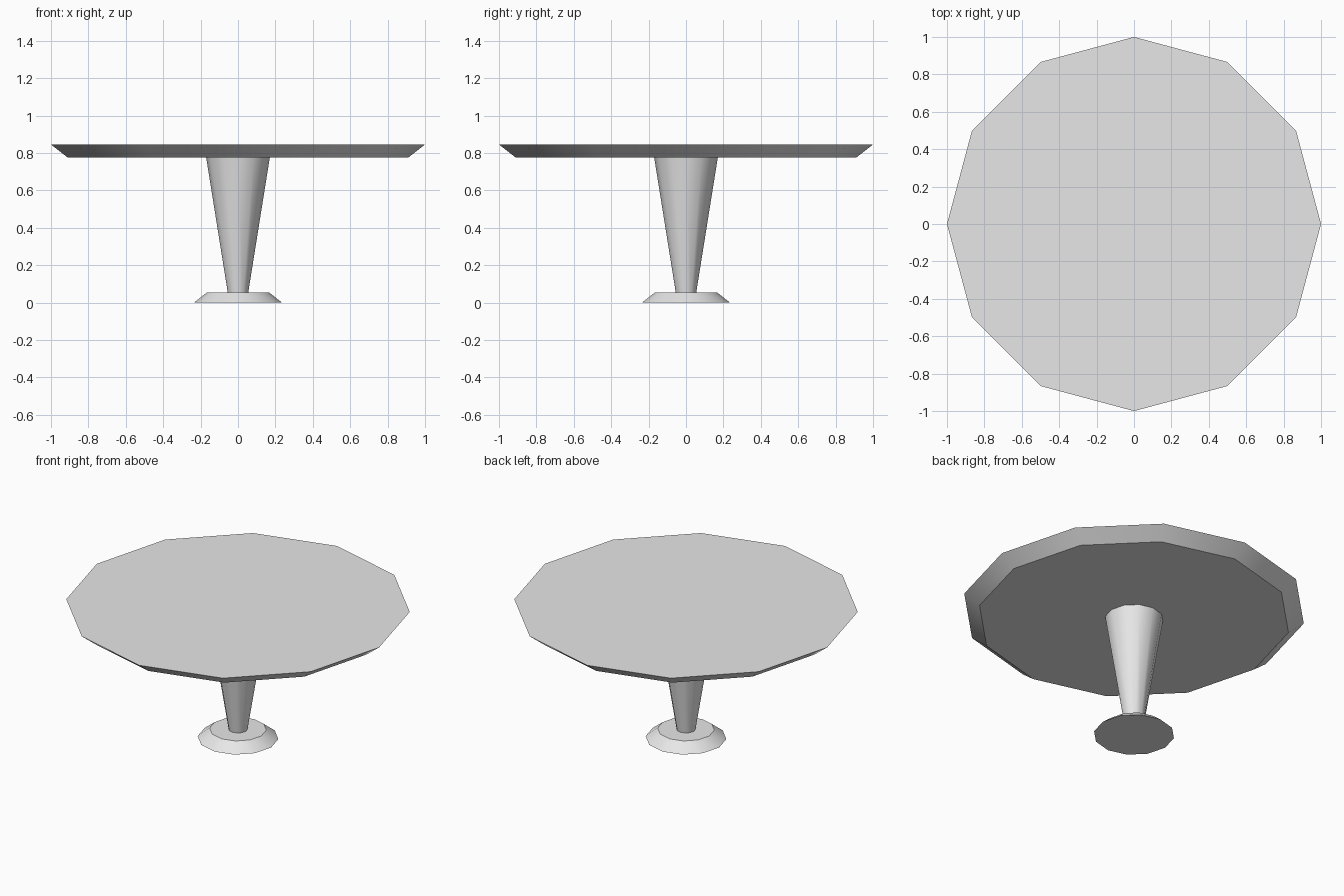
import bpy
import math

cube = bpy.data.objects.get("Cube")
if cube:
    bpy.data.objects.remove(cube, do_unlink=True)

SIDES = 12

grey = bpy.data.materials.new("light_grey")
grey.use_nodes = True
colour = (0.8, 0.8, 0.8, 1)
grey.diffuse_color = colour
grey.node_tree.nodes["Principled BSDF"].inputs["Base Color"].default_value = colour


def tapered_disc(name, r_bottom, r_top, z_bottom, z_top):
    """Capped cone section with a corner on each axis."""
    bpy.ops.mesh.primitive_cone_add(
        vertices=SIDES, radius1=r_bottom, radius2=r_top,
        depth=z_top - z_bottom, location=(0, 0, (z_bottom + z_top) / 2))
    obj = bpy.context.object
    obj.name = name
    obj.data.name = name
    obj.data.materials.append(grey)
    # Smooth around the sides, crisp at the rims
    bpy.ops.object.shade_smooth_by_angle(angle=math.radians(32))
    return obj


# Foot, flaring pedestal and bevelled table top
tapered_disc("base_foot", 0.235, 0.165, 0, 0.055)
tapered_disc("pedestal", 0.055, 0.17, 0.055, 0.775)
tapered_disc("table_top", 0.91, 1.0, 0.775, 0.845)
